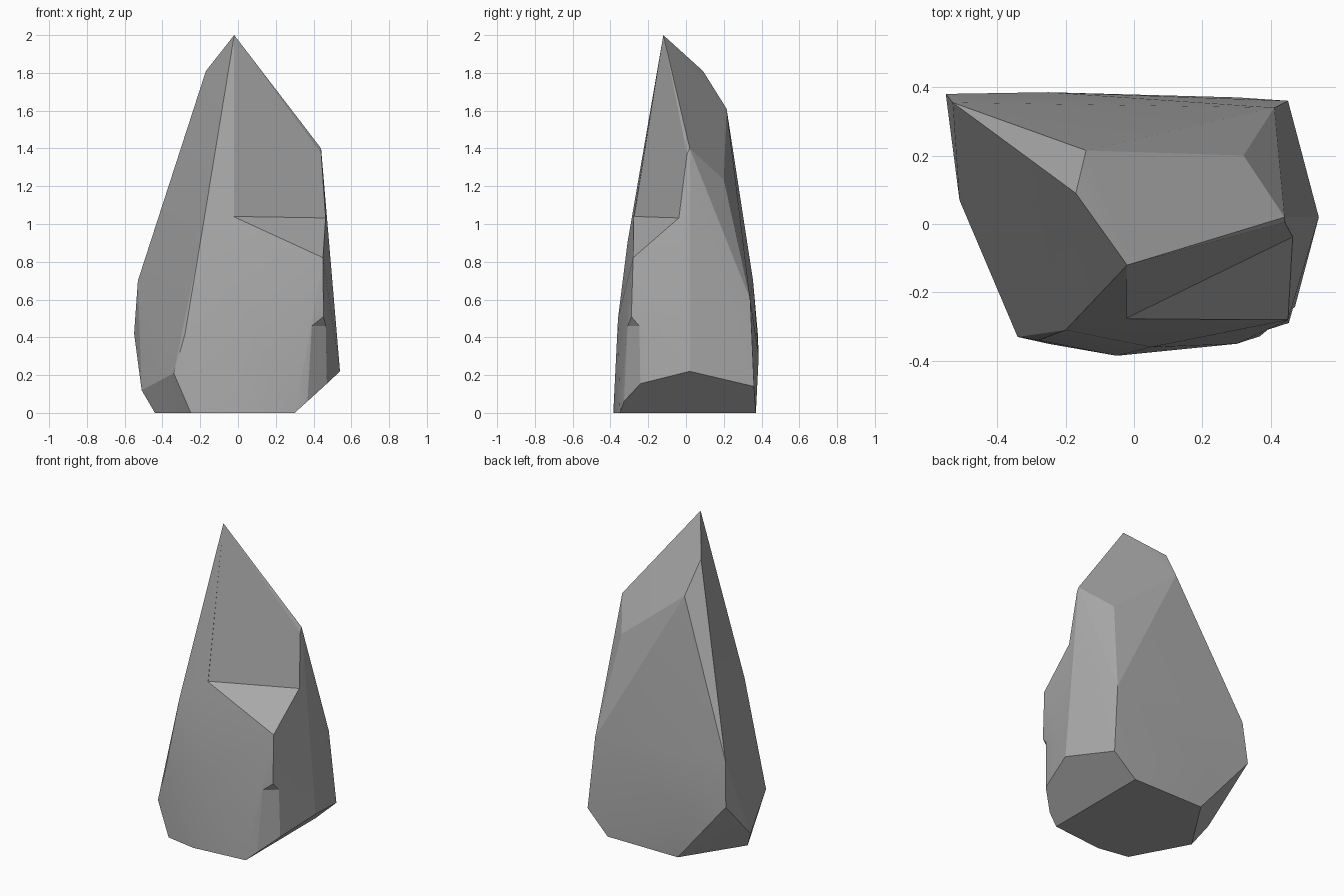
import bpy, bmesh, math

cube = bpy.data.objects.get("Cube")
if cube:
    bpy.data.objects.remove(cube, do_unlink=True)

stone = bpy.data.materials.new("grey_stone")
stone.use_nodes = True
grey = (0.40, 0.40, 0.40, 1)
stone.diffuse_color = grey
stone.node_tree.nodes["Principled BSDF"].inputs["Base Color"].default_value = grey


def hull(name, points):
    """Closed faceted solid spanned by corner points."""
    bm = bmesh.new()
    for p in points:
        bm.verts.new(p)
    res = bmesh.ops.convex_hull(bm, input=bm.verts[:])
    loose = {g for g in res["geom_interior"] + res["geom_unused"]
             if isinstance(g, bmesh.types.BMVert) and not g.link_faces}
    bmesh.ops.delete(bm, geom=list(loose), context="VERTS")
    bmesh.ops.dissolve_limit(bm, angle_limit=math.radians(1),
                             verts=bm.verts[:], edges=bm.edges[:])
    bmesh.ops.recalc_face_normals(bm, faces=bm.faces[:])
    mesh = bpy.data.meshes.new(name)
    bm.to_mesh(mesh)
    bm.free()
    mesh.materials.append(stone)
    obj = bpy.data.objects.new(name, mesh)
    bpy.context.collection.objects.link(obj)
    return obj


# Main rock, corner by corner
base = [(-.44, 0, 0), (-.25, -.35, 0), (-.05, -.385, 0), (.3, -.35, 0),
        (.3, .37, 0), (-.2, .37, 0)]
chamfer_rim = [(-.51, .07, .12), (-.34, -.33, .21), (.455, -.3, .14),
               (.54, .02, .22), (.45, .36, .14), (-.55, .38, .42)]
front = [(-.28, -.34, .42), (-.2, -.31, .9), (-.02, -.285, 1),
         (.45, -.28, .82), (.05, -.36, .5)]
sides = [(-.53, .355, .7), (.48, 0, .9), (.41, .34, .6), (-.25, .385, .3)]
top = [(-.02, -.12, 2), (-.17, .09, 1.81), (-.14, .215, 1.61),
       (.32, .2, 1.235), (.44, .02, 1.4)]
rock = hull("rock", base + chamfer_rim + front + sides + top)

# Sloping ledge across the upper front
ledge = hull("ledge_cutter", [
    (-.02, -.274, 1.04), (.6, .029, 1.03), (-.02, -.104, 2.1), (.6, .2, 2.1),
    (-.02, -.7, .656), (.6, -.7, .378), (-.02, -.7, 2.1), (.6, -.7, 2.1)])

# Small undercut notch at the lower front corner
plan = [(.28, -.402, .46), (.52, -.2, .46), (.52, -.5, .92)]
notch = hull("notch_cutter", plan + [(x, y, -.1) for x, y, z in plan])

for cutter in (ledge, notch):
    cutter.hide_render = True
    cutter.hide_viewport = True
    mod = rock.modifiers.new(cutter.name, "BOOLEAN")
    mod.operation = "DIFFERENCE"
    mod.solver = "EXACT"
    mod.object = cutter

# Bake the cuts, then soften only the gentle creases
bpy.context.view_layer.objects.active = rock
rock.select_set(True)
for mod in rock.modifiers[:]:
    bpy.ops.object.modifier_apply(modifier=mod.name)
for cutter in (ledge, notch):
    bpy.data.objects.remove(cutter, do_unlink=True)
bpy.ops.object.shade_smooth_by_angle(angle=math.radians(12))
